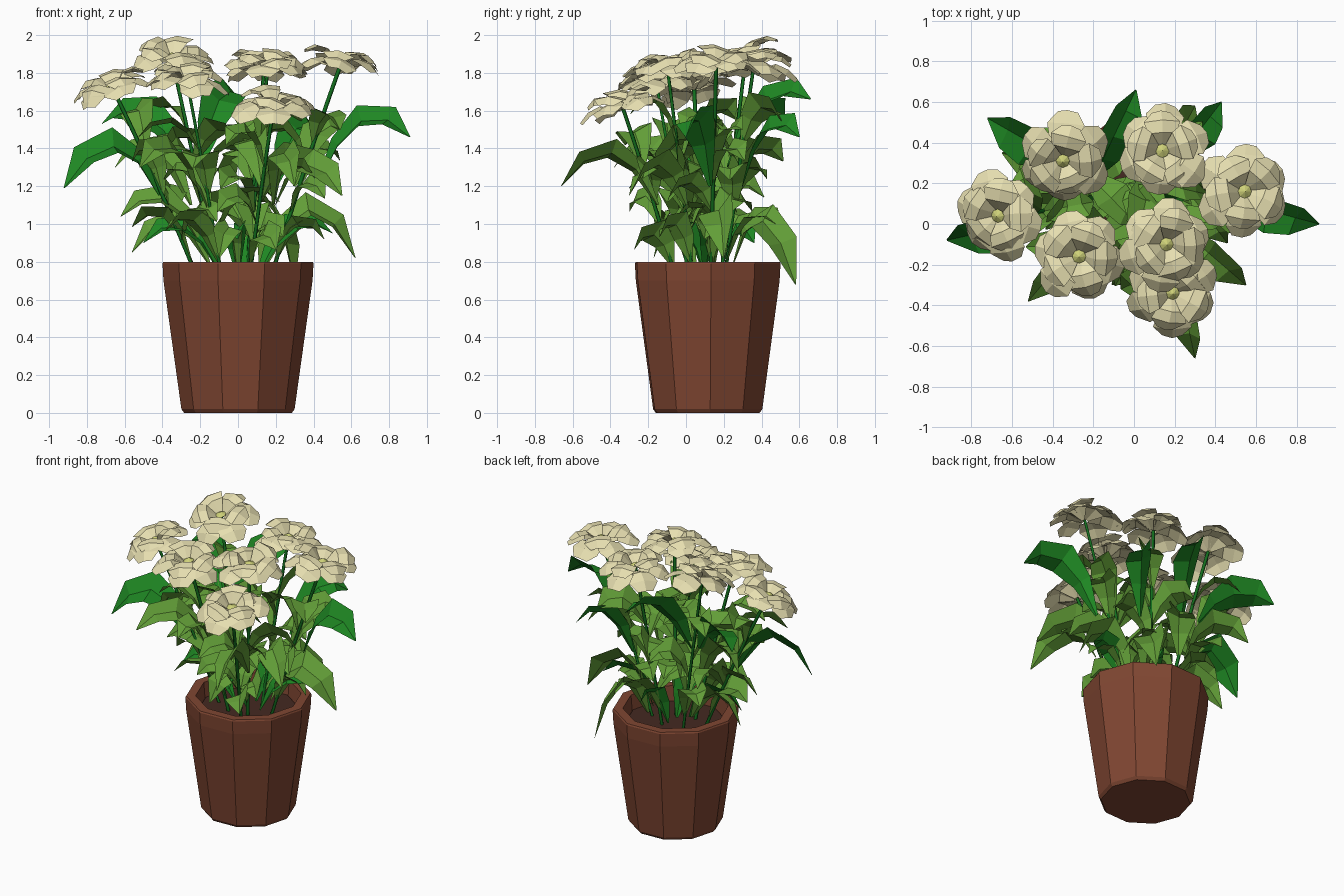
import bpy, math, random
from mathutils import Vector, Matrix

if "Cube" in bpy.data.objects:
    bpy.data.objects.remove(bpy.data.objects["Cube"])

random.seed(11)
POT_Y = 0.115


def material(name, rgb):
    m = bpy.data.materials.new(name)
    m.diffuse_color = (*[(c / 255) ** 2.2 for c in rgb], 1)
    m.use_nodes = True
    m.node_tree.nodes["Principled BSDF"].inputs["Base Color"].default_value = m.diffuse_color
    return m


def make(name, verts, faces, mat):
    me = bpy.data.meshes.new(name)
    me.from_pydata([tuple(v) for v in verts], [], faces)
    me.update()
    ob = bpy.data.objects.new(name, me)
    bpy.context.collection.objects.link(ob)
    me.materials.append(mat)
    return ob


def bezier(a, b, c, t):
    return a * (1 - t) ** 2 + b * 2 * t * (1 - t) + c * t * t


def add_grid(verts, faces, rows):
    """Append rows of equal length as a quad sheet."""
    n, k = len(rows[0]), len(verts)
    for r in rows:
        verts.extend(r)
    for i in range(len(rows) - 1):
        for j in range(n - 1):
            a = k + i * n + j
            faces.append((a, a + 1, a + n + 1, a + n))


def lathe(name, profile, sides, phase, mat):
    verts, faces = [], []
    for r, z in profile:
        for i in range(sides):
            a = phase + math.tau * i / sides
            verts.append((r * math.cos(a), POT_Y + r * math.sin(a), z))
    for k in range(len(profile) - 1):
        for i in range(sides):
            j = (i + 1) % sides
            faces.append((k * sides + i, k * sides + j, (k + 1) * sides + j, (k + 1) * sides + i))
    faces.append(tuple(reversed(range(sides))))
    last = (len(profile) - 1) * sides
    faces.append(tuple(range(last, last + sides)))
    return make(name, verts, faces, mat)


terracotta = material("terracotta", (127, 72, 53))
soil_mat = material("soil", (70, 45, 38))
bright = material("bright_leaf", (36, 135, 40))
olive = material("olive_leaf", (98, 156, 58))
stem_mat = material("stem", (25, 110, 35))
cream = material("petal", (230, 222, 175))
yellow = material("flower_centre", (205, 208, 120))

# Ten-sided pot with hollow rim, and soil
phase = math.radians(-90 + 20.5)
lathe("pot", [(0.285, 0), (0.30, 0.02), (0.395, 0.70), (0.40, 0.79), (0.395, 0.80),
              (0.335, 0.80), (0.325, 0.68)], 10, phase, terracotta)
lathe("soil", [(0.32, 0.67), (0.32, 0.70)], 10, phase, soil_mat)

# Flowers: position and tilt of the facing direction
flowers = [(-0.67, 0.04, 1.735, -0.40, -0.18), (-0.35, 0.31, 1.89, -0.05, -0.28),
           (0.14, 0.36, 1.85, 0.04, 0.10), (0.545, 0.16, 1.86, 0.14, 0.00),
           (-0.27, -0.16, 1.77, -0.05, -0.12), (0.16, -0.10, 1.84, 0.12, -0.12),
           (0.19, -0.34, 1.635, 0.08, -0.26)]
# Petal layers: count, then (radius, height, half width) along each petal
layers = [(6, [(0.02, -0.03, 0.015), (0.11, 0.015, 0.075), (0.18, -0.005, 0.095), (0.232, -0.05, 0.05)]),
          (5, [(0.02, -0.015, 0.015), (0.085, 0.05, 0.07), (0.145, 0.05, 0.09), (0.195, 0.01, 0.045)])]

pv, pf, cv, cf = [], [], [], []
lv = {"bright": [[], []], "olive": [[], []]}


def add_leaf(kind, base, tip, top, width, roll):
    """Arched leaf folded along its midrib and rolled about its length."""
    base, tip = Vector(base), Vector(tip)
    ctrl = base.lerp(tip, 0.45)
    ctrl.z = top
    flat = Vector((tip.x - base.x, tip.y - base.y, 0)).normalized()
    across = Vector((-flat.y, flat.x, 0))
    rows = []
    for t, w in [(0, 0.10), (0.24, 0.62), (0.5, 1), (0.78, 0.8), (1, 0.03)]:
        p = bezier(base, ctrl, tip, t)
        tangent = ((ctrl - base) * (1 - t) + (tip - ctrl) * t).normalized()
        r = Matrix.Rotation(roll, 3, tangent)
        side, up = r @ across * w * width, r @ tangent.cross(across) * w * width * 0.35
        rows.append([p - side + up, p, p + side + up])
    add_grid(*lv[kind], rows)


stems = bpy.data.curves.new("stems", "CURVE")
stems.dimensions = "3D"
stems.bevel_depth = 0.011
stems.bevel_resolution = 0
stems.materials.append(stem_mat)
bpy.context.collection.objects.link(bpy.data.objects.new("stems", stems))

for n, (x, y, z, tx, ty) in enumerate(flowers):
    pos = Vector((x, y, z))
    normal = Vector((tx, ty, 1)).normalized()
    rot = Vector((0, 0, 1)).rotation_difference(normal).to_matrix()
    # Petals
    for count, shape in layers:
        start = random.uniform(0, math.tau)
        for i in range(count):
            m = rot @ Matrix.Rotation(start + math.tau * i / count, 3, "Z")
            m = m @ Matrix.Rotation(random.uniform(-0.25, 0.25), 3, "X")
            lift, scale = random.uniform(-0.015, 0.018), random.uniform(0.90, 1.06)
            rows = []
            for r, h, w in shape:
                h2 = h + lift * r / 0.1
                rows.append([pos + m @ Vector((r * scale * (0.95 if j else 1), j * w, h2 - abs(j) * w * 0.22))
                             for j in (-1, 0, 1)])
            add_grid(pv, pf, rows)
    # Domed centre
    k = len(cv)
    for i in range(8):
        a = math.tau * i / 8
        cv.append(pos + rot @ Vector((0.034 * math.cos(a), 0.034 * math.sin(a), 0.0)))
    cv.append(pos + rot @ Vector((0, 0, 0.02)))
    cf.extend((k + i, k + (i + 1) % 8, k + 8) for i in range(8))
    # Stem
    base = Vector((0.3 * x, POT_Y + 0.35 * (y - POT_Y), 0.68))
    ctrl = base.lerp(pos, 0.45) + Vector((0, 0, 0.05))
    sp = stems.splines.new("POLY")
    sp.points.add(6)
    for i in range(7):
        sp.points[i].co = (*bezier(base, ctrl, pos - normal * 0.02, i / 6), 1)
    # Leaves spiralling up the stem
    out = math.atan2(y - POT_Y, x)
    for i, t in enumerate((0.10, 0.22, 0.33, 0.44, 0.54, 0.64)):
        p = bezier(base, ctrl, pos, t)
        a = out + i * 2.4 + random.uniform(-0.5, 0.5)
        d = random.uniform(0.24, 0.36)
        rise = random.uniform(0.06, 0.2)
        tip = p + Vector((d * math.cos(a), d * math.sin(a), rise))
        tip.x = max(-0.56, min(0.54, tip.x))
        tip.y = max(-0.32, min(0.52, tip.y))
        add_leaf("olive", p, tip, p.z + rise + 0.2, random.uniform(0.075, 0.105), random.uniform(-0.8, 0.8))

# Large outer leaves: base, tip, arch height, half width
bright_leaves = [(-.42, .03, 1.15, -.92, -.08, 1.19, 1.65, .12), (.42, .13, 1.2, .91, 0, 1.46, 1.76, .11),
                 (-.2, .22, 1.3, .01, .66, 1.66, 1.83, .11), (-.3, .28, 1.35, -.72, .52, 1.53, 1.72, .12),
                 (.2, .3, 1.2, .43, .60, 1.46, 1.68, .10), (-.1, .1, .75, -.50, .1, .90, 1.15, .08),
                 (0, .1, .72, 0, -.1, .92, 1.1, .08), (.1, .1, .72, .5, .2, .95, 1.15, .08),
                 (0, .2, .72, .1, .36, .9, 1.1, .08)]
olive_leaves = [(.19, -.15, 1.1, .3, -.66, 1.2, 1.6, .09), (-.2, 0, 1.1, -.52, -.38, 1.3, 1.6, .09),
                (-.2, .1, .9, -.62, .1, 1.04, 1.3, .09), (-.15, .15, .78, -.56, .2, .85, 1.2, .09),
                (.2, 0, 1.1, .55, -.30, 1.15, 1.5, .10), (.15, .15, .78, .62, .2, .82, 1.35, .11),
                (.12, .25, .78, .3, .58, .68, 1.3, .11), (.3, .15, 1.2, .55, .3, 1.5, 1.6, .09),
                (0, .05, .72, -.1, -.17, .82, 1.2, .08), (-.25, .2, 1.1, -.65, .35, 1.3, 1.6, .09)]
for kind, leaves in (("bright", bright_leaves), ("olive", olive_leaves)):
    for v in leaves:
        # Roll so the broad side shows toward the front right
        add_leaf(kind, v[:3], v[3:6], v[6], v[7], -0.6 if v[3] < v[0] else 0.6)

make("petals", pv, pf, cream)
make("flower_centres", cv, cf, yellow)
make("large_leaves", *lv["bright"], bright)
make("stem_leaves", *lv["olive"], olive)
